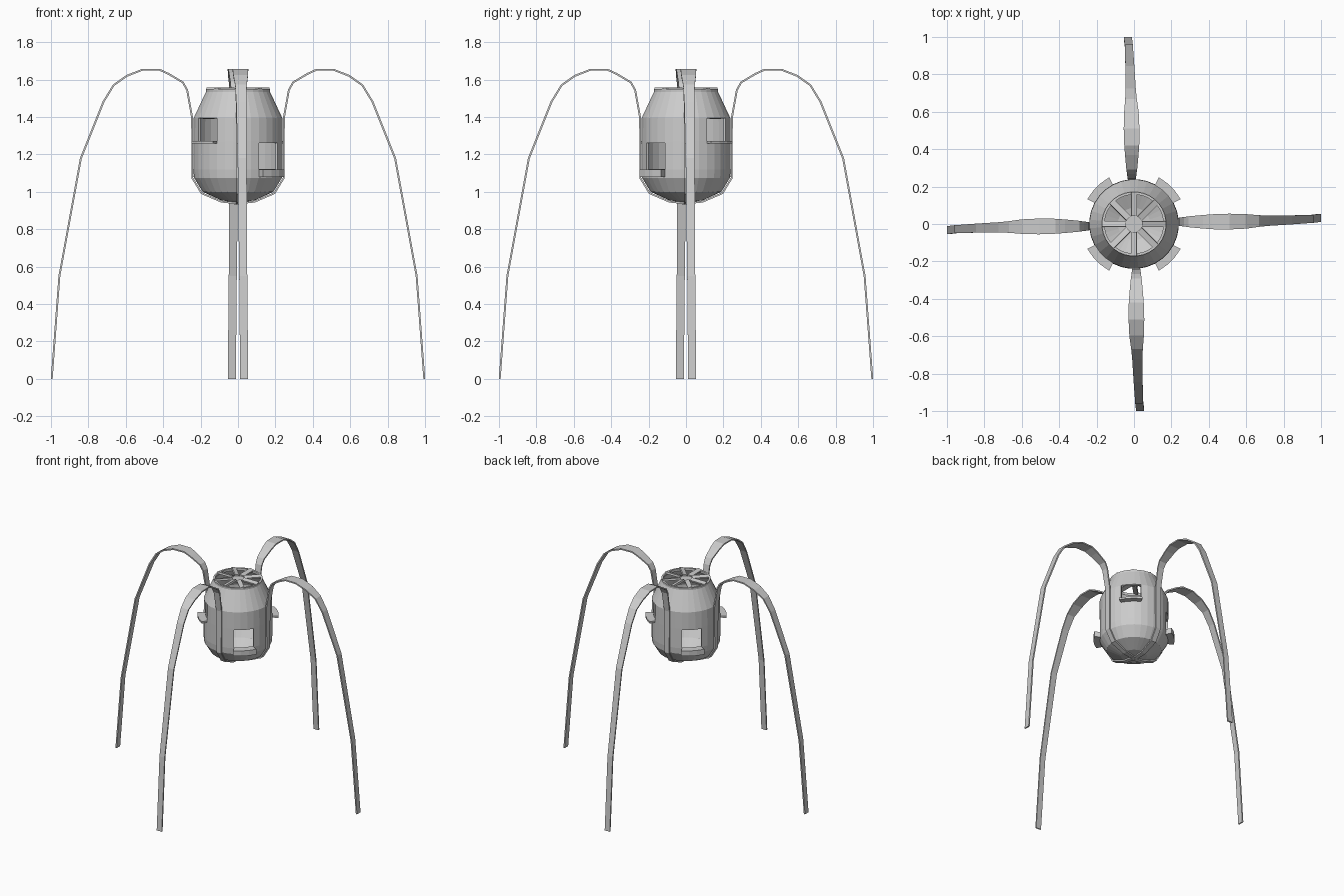
import bpy, bmesh
from math import pi, radians, cos, sin
from mathutils import Matrix, Vector

if "Cube" in bpy.data.objects:
    bpy.data.objects.remove(bpy.data.objects["Cube"])

grey = bpy.data.materials.new("plain grey")
grey.use_nodes = True
grey.diffuse_color = (0.6, 0.6, 0.6, 1)
grey.node_tree.nodes["Principled BSDF"].inputs["Base Color"].default_value = (0.6, 0.6, 0.6, 1)

SEGS = 32
STEP = 2 * pi / SEGS


def finish(bm, name):
    bmesh.ops.recalc_face_normals(bm, faces=bm.faces)
    mesh = bpy.data.meshes.new(name)
    bm.to_mesh(mesh)
    bm.free()
    mesh.materials.append(grey)
    obj = bpy.data.objects.new(name, mesh)
    bpy.context.collection.objects.link(obj)
    return obj


def solidify(obj, thickness, offset):
    mod = obj.modifiers.new("thickness", "SOLIDIFY")
    mod.thickness = thickness
    mod.offset = offset


def polar(r, a, z):
    return Vector((r * cos(a), r * sin(a), z))


# Hollow capsule body with four window openings on the diagonals
profile = [(0.03, 0.945), (0.09, 0.955), (0.19, 1.0), (0.236, 1.075), (0.24, 1.12),
           (0.24, 1.26), (0.24, 1.27), (0.238, 1.395), (0.172, 1.535),
           (0.172, 1.55), (0.158, 1.55)]
LOW_BAND, HIGH_BAND = 4, 6
bm = bmesh.new()
rings = [[bm.verts.new(polar(r, (i + 0.5) * STEP, z)) for i in range(SEGS)] for r, z in profile]
bm.faces.new(rings[0])
for band in range(len(rings) - 1):
    for i in range(SEGS):
        j = (i + 1) % SEGS
        # three faces centred on each diagonal are left open
        quarter = int(i // (SEGS / 4))
        near_diagonal = i % 8 in (2, 3, 4)
        window = HIGH_BAND if quarter % 2 == 0 else LOW_BAND
        if near_diagonal and band == window:
            continue
        bm.faces.new((rings[band][i], rings[band][j], rings[band + 1][j], rings[band + 1][i]))
body = finish(bm, "capsule_body")
solidify(body, 0.012, -1)


# Curved sills under the windows
def make_sill(name, middle, z0, z1):
    bm = bmesh.new()
    sections = []
    for k in range(4):
        a = middle + (k - 1.5) * STEP
        sections.append([bm.verts.new(polar(r, a, z))
                         for r, z in ((0.225, z0), (0.282, z0), (0.282, z1), (0.225, z1))])
    for s, t in zip(sections, sections[1:]):
        for c in range(4):
            d = (c + 1) % 4
            bm.faces.new((s[c], s[d], t[d], t[c]))
    bm.faces.new(sections[0])
    bm.faces.new(sections[-1])
    finish(bm, name)


for q in range(4):
    angle = radians(45 + 90 * q)
    if q % 2 == 0:
        make_sill(f"high_sill_{q + 1}", angle, 1.258, 1.272)
    else:
        make_sill(f"low_sill_{q + 1}", angle, 1.08, 1.12)

# Fan in the open top: small hub, tilted blades
bm = bmesh.new()
bmesh.ops.create_cone(bm, cap_ends=True, segments=16, radius1=0.045, radius2=0.045, depth=0.01,
                      matrix=Matrix.Translation((0, 0, 1.54)))
finish(bm, "fan_hub")
for k in range(8):
    bm = bmesh.new()
    place = (Matrix.Rotation(k * pi / 4, 4, "Z") @ Matrix.Translation((0.105, 0, 1.548))
             @ Matrix.Rotation(radians(15), 4, "X") @ Matrix.Diagonal((0.125, 0.032, 0.014, 1)))
    bmesh.ops.create_cube(bm, size=1, matrix=place)
    finish(bm, f"fan_blade_{k + 1}")

# Strap legs: (radius, height, sideways shift, width)
leg_path = [(0.0, 0.938, 0.005, 0.03), (0.09, 0.948, 0.01, 0.035), (0.195, 0.993, 0.012, 0.04),
            (0.245, 1.075, 0.012, 0.04), (0.245, 1.395, 0.012, 0.045), (0.272, 1.545, 0.012, 0.05),
            (0.295, 1.585, 0.012, 0.058), (0.37, 1.63, 0.012, 0.072), (0.42, 1.653, 0.012, 0.08),
            (0.51, 1.653, 0.013, 0.084), (0.595, 1.62, 0.014, 0.078), (0.665, 1.57, 0.016, 0.062),
            (0.72, 1.48, 0.018, 0.055), (0.84, 1.18, 0.022, 0.048), (0.955, 0.55, 0.028, 0.043),
            (0.996, 0.0, 0.033, 0.043)]
for k, side in enumerate(("left", "back", "right", "front")):
    bm = bmesh.new()
    turn = Matrix.Rotation(k * pi / 2, 4, "Z")
    pairs = [[bm.verts.new(turn @ Vector((r, shift + s * width / 2, z))) for s in (-1, 1)]
             for r, z, shift, width in leg_path]
    for (a, b), (c, d) in zip(pairs, pairs[1:]):
        bm.faces.new((a, b, d, c))
    leg = finish(bm, f"{side}_leg")
    solidify(leg, 0.01, 0)
